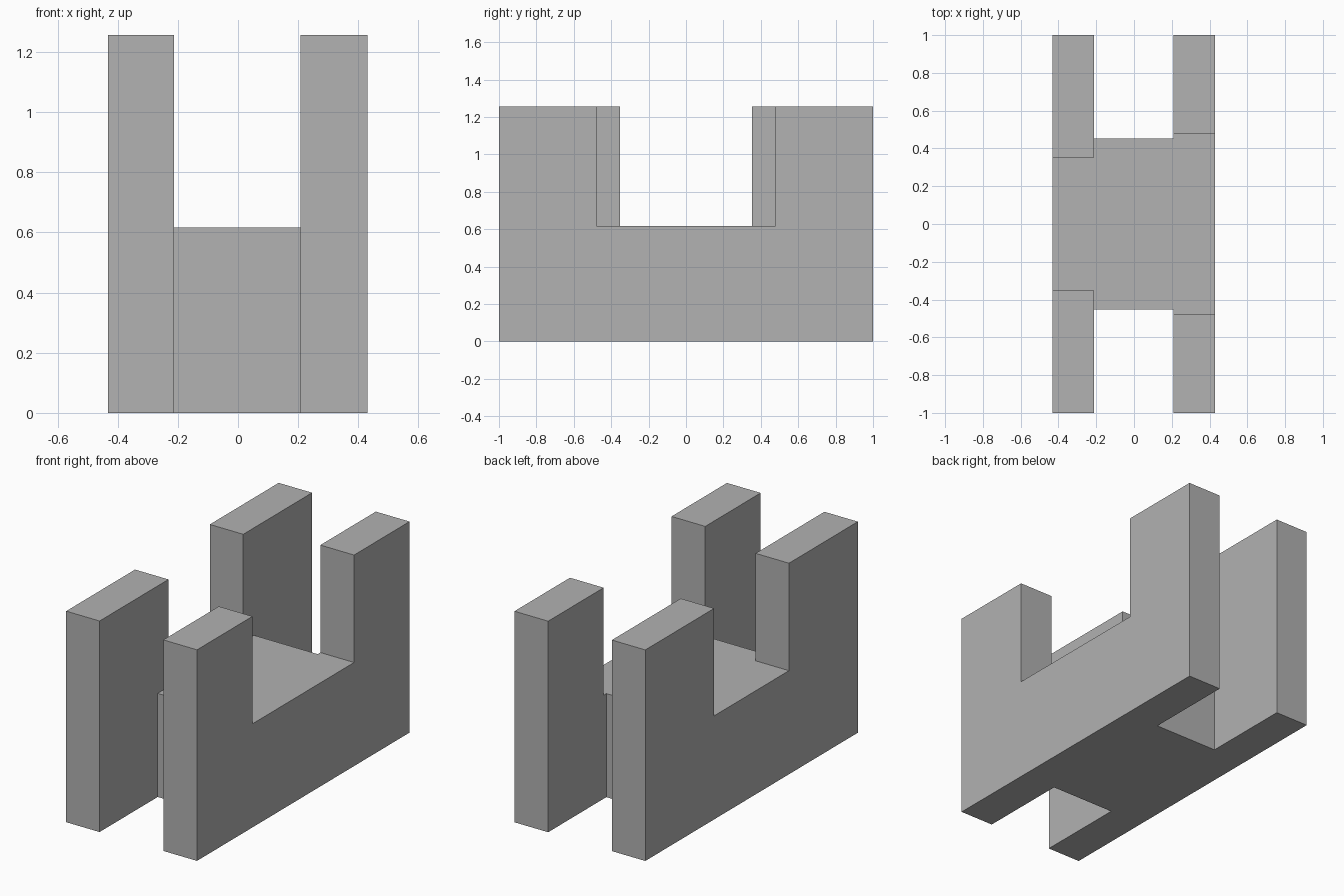
import bpy
import bmesh

cube = bpy.data.objects.get("Cube")
if cube:
    bpy.data.objects.remove(cube, do_unlink=True)

GREY = 0.445
X_CUTS = (-0.432, -0.212, 0.208, 0.43)
DECK_END = 0.453        # half length of the middle deck
DECK_TOP = 0.617
POST_TOP = 1.257
RIGHT_GAP, LEFT_GAP = 0.352, 0.478   # half gaps between the posts

mat = bpy.data.materials.new("plain grey")
mat.use_nodes = True
mat.diffuse_color = (GREY, GREY, GREY, 1)
mat.node_tree.nodes["Principled BSDF"].inputs["Base Color"].default_value = (GREY, GREY, GREY, 1)

bm = bmesh.new()


def strip(x0, x1, y_cuts):
    """Lay a row of footprint cells along y."""
    for y0, y1 in zip(y_cuts, y_cuts[1:]):
        corners = ((x0, y0), (x1, y0), (x1, y1), (x0, y1))
        bm.faces.new([bm.verts.new((x, y, 0)) for x, y in corners])


def raise_faces(faces, height):
    """Extrude faces straight up and return the new top faces."""
    result = bmesh.ops.extrude_face_region(bm, geom=faces)["geom"]
    verts = [g for g in result if isinstance(g, bmesh.types.BMVert)]
    bmesh.ops.translate(bm, verts=verts, vec=(0, 0, height))
    return [g for g in result if isinstance(g, bmesh.types.BMFace)]


# H-shaped footprint: side wall, deck, side wall
for x0, x1, gap in ((X_CUTS[0], X_CUTS[1], RIGHT_GAP), (X_CUTS[2], X_CUTS[3], LEFT_GAP)):
    half = sorted((gap, DECK_END))
    strip(x0, x1, [-1, -half[1], -half[0], half[0], half[1], 1])
deck_cuts = sorted((-DECK_END, -RIGHT_GAP, RIGHT_GAP, DECK_END))
strip(X_CUTS[1], X_CUTS[2], deck_cuts)
bmesh.ops.remove_doubles(bm, verts=bm.verts[:], dist=0.001)

# Solid base, then the four corner posts
tops = raise_faces(bm.faces[:], DECK_TOP)


def is_post(face):
    c = face.calc_center_median()
    if c.x < X_CUTS[1]:
        return abs(c.y) > RIGHT_GAP
    return c.x > X_CUTS[2] and abs(c.y) > LEFT_GAP


raise_faces([f for f in tops if is_post(f)], POST_TOP - DECK_TOP)

# Merge flat areas into clean faces
bmesh.ops.recalc_face_normals(bm, faces=bm.faces[:])
bmesh.ops.dissolve_limit(bm, angle_limit=0.01, verts=bm.verts[:], edges=bm.edges[:])

mesh = bpy.data.meshes.new("four_post_block")
bm.to_mesh(mesh)
bm.free()
mesh.materials.append(mat)
block = bpy.data.objects.new("four_post_block", mesh)
bpy.context.scene.collection.objects.link(block)
